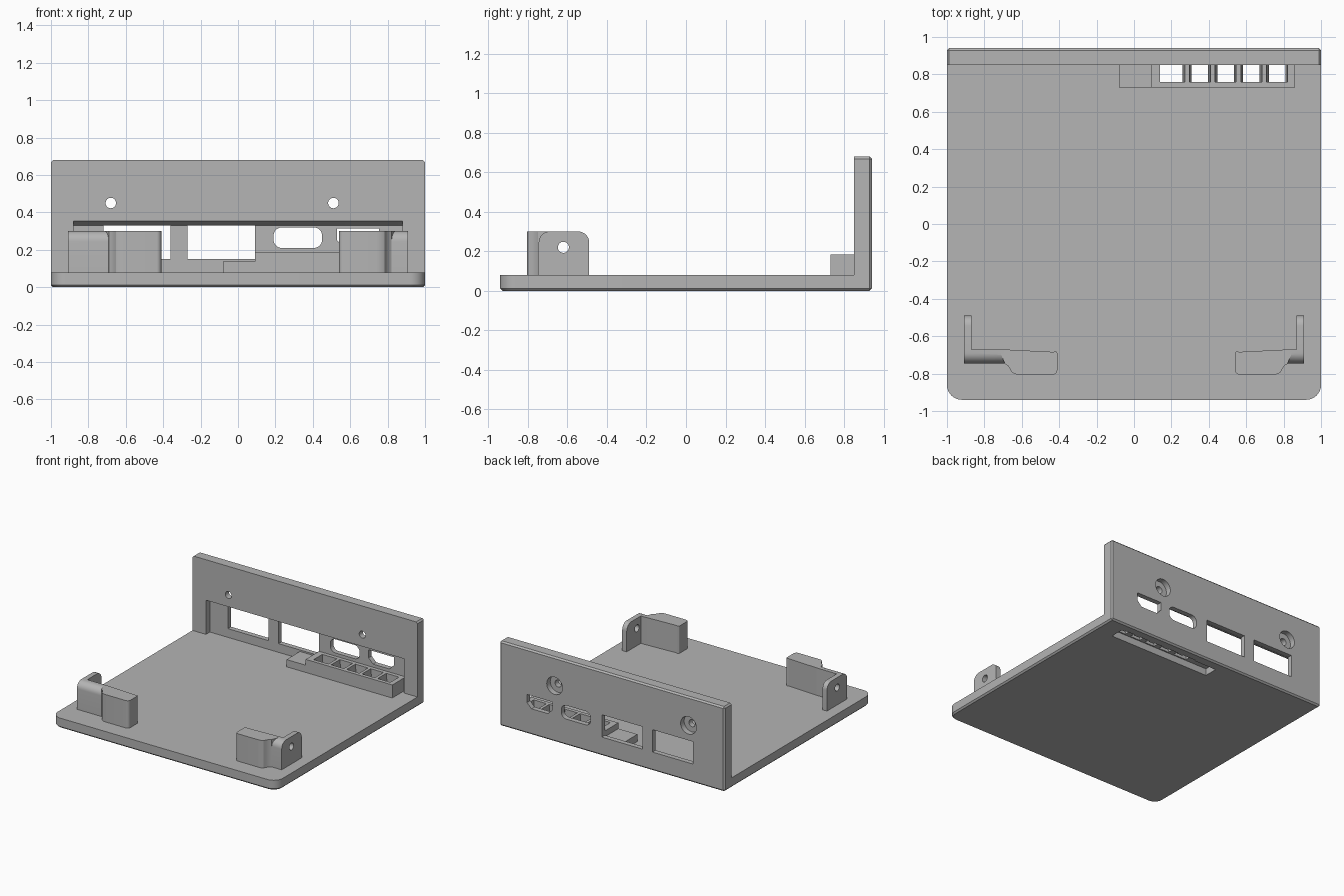
import bpy, bmesh, math
from mathutils import Vector

cube = bpy.data.objects.get("Cube")
if cube:
    bpy.data.objects.remove(cube, do_unlink=True)

grey = bpy.data.materials.new("plain_grey")
grey.use_nodes = True
grey.diffuse_color = (0.46, 0.46, 0.46, 1)
grey.node_tree.nodes["Principled BSDF"].inputs["Base Color"].default_value = (0.46, 0.46, 0.46, 1)


def rect(x0, x1, y0, y1):
    return [(x0, y0), (x1, y0), (x1, y1), (x0, y1)]


def fillet(pts, radii, steps=8):
    """Round the square corners of an outline."""
    out = []
    for i, r in enumerate(radii):
        p = Vector(pts[i])
        if r == 0:
            out.append(tuple(p))
            continue
        d1 = (Vector(pts[i - 1]) - p).normalized()
        d2 = (Vector(pts[(i + 1) % len(pts)]) - p).normalized()
        c = p + r * (d1 + d2)
        for k in range(steps + 1):
            t = math.pi / 2 * k / steps
            out.append(tuple(c - r * (d2 * math.cos(t) + d1 * math.sin(t))))
    return out


def circle(a, b, r, n=32):
    return [(a + r * math.cos(math.tau * k / n), b + r * math.sin(math.tau * k / n)) for k in range(n)]


def prism(name, pts, axis, lo, hi, chamfer=None):
    """Extrude an outline along an axis; chamfer selects edges by a rule."""
    place = {"x": lambda a, b, h: (h, a, b),
             "y": lambda a, b, h: (a, h, b),
             "z": lambda a, b, h: (a, b, h)}[axis]
    bm = bmesh.new()
    bottom = [bm.verts.new(place(a, b, lo)) for a, b in pts]
    top = [bm.verts.new(place(a, b, hi)) for a, b in pts]
    bm.faces.new(bottom)
    bm.faces.new(top)
    for i in range(len(pts)):
        bm.faces.new((bottom[i - 1], bottom[i], top[i], top[i - 1]))
    bmesh.ops.recalc_face_normals(bm, faces=bm.faces)
    if chamfer:
        edges = [e for e in bm.edges if chamfer(e.verts[0].co, e.verts[1].co)]
        bmesh.ops.bevel(bm, geom=edges, offset=0.012, segments=1, affect="EDGES")
    mesh = bpy.data.meshes.new(name)
    bm.to_mesh(mesh)
    bm.free()
    mesh.materials.append(grey)
    ob = bpy.data.objects.new(name, mesh)
    bpy.context.collection.objects.link(ob)
    return ob


def combine(target, other, op="DIFFERENCE"):
    """Apply a boolean and discard the helper."""
    mod = target.modifiers.new("boolean", "BOOLEAN")
    mod.operation, mod.object, mod.solver = op, other, "EXACT"
    with bpy.context.temp_override(object=target, active_object=target, selected_objects=[target]):
        bpy.ops.object.modifier_apply(modifier=mod.name)
    bpy.data.objects.remove(other, do_unlink=True)


# Base plate with rounded front corners and chamfered underside
body = prism("case_body", fillet(rect(-1, 1, -0.94, 0.91), (0.08, 0.08, 0, 0)), "z", 0, 0.08,
             lambda p, q: p.z < 0.01 and q.z < 0.01 and min(p.y, q.y) < 0.9)

# Rear wall
wall = prism("rear_wall", rect(-1, 1, 0, 0.68), "y", 0.85, 0.94,
             lambda p, q: max(p.y, q.y) > 0.9)
combine(body, wall, "UNION")

# Recess inside the wall with a sloped upper lip
combine(body, prism("recess", [(0.8, 0.08), (0.9, 0.08), (0.9, 0.33), (0.85, 0.355), (0.8, 0.38)],
                    "x", -0.88, 0.88))

# Connector openings
slot = fillet(rect(0.19, 0.45, 0.21, 0.32), [0.045] * 4)
video = [(0.57, 0.21), (0.715, 0.21), (0.755, 0.25), (0.755, 0.315), (0.53, 0.315), (0.53, 0.25)]
for outline in (rect(-0.72, -0.36, 0.15, 0.33), rect(-0.27, 0.09, 0.15, 0.33), slot, video):
    combine(body, prism("opening", outline, "y", 0.8, 1))

# Screw holes with counterbores at the back
for x in (-0.68, 0.51):
    combine(body, prism("screw_hole", circle(x, 0.45, 0.028), "y", 0.8, 1))
    combine(body, prism("counterbore", circle(x, 0.45, 0.07), "y", 0.895, 1))

# Stepped vent block in front of the recess
step = [(-0.08, 0.05), (0.86, 0.05), (0.86, 0.185), (0.09, 0.185), (0.09, 0.138), (-0.08, 0.138)]
combine(body, prism("vent_block", step, "y", 0.73, 0.905), "UNION")

# Shallow channel below and tapered vents through the block
combine(body, prism("vent_channel", rect(-0.06, 0.84, 0.75, 0.86), "z", -0.1, 0.055))
for i in range(5):
    c = 0.215 + 0.1375 * i
    left = 0.14 if i == 0 else c - 0.044
    flare = 0 if i == 0 else 0.014
    vent = [(left, -0.1), (c + 0.044, -0.1), (c + 0.044, 0.06), (c + 0.058, 0.2),
            (left - flare, 0.2), (left, 0.06)]
    combine(body, prism("vent", vent, "y", 0.76, 0.87))


def corner_tab(name, side, inner):
    """Upright lug, rounded arm and thick end block at a front corner."""
    def span(a, b):
        return sorted((side * a, side * b))

    lug_outline = fillet(rect(-0.745, -0.49, 0.07, 0.30), (0, 0, 0.055, 0.055))
    tab = prism(name, lug_outline, "x", *span(0.87, 0.91))
    arm = fillet(rect(-0.745, -0.67, 0.07, 0.30), (0, 0, 0, 0.055))
    combine(tab, prism("arm", arm, "x", *span(inner + 0.28, 0.90999)), "UNION")
    block = fillet([(0, -0.67), (0, -0.805), (0.2, -0.805)], (0.025, 0.025, 0))
    block += [(0.225, -0.803), (0.243, -0.793), (0.253, -0.775), (0.265, -0.757),
              (0.28, -0.748), (0.3, -0.7), (0.3, -0.67)]
    block = [(side * (inner + u), y) for u, y in block]
    combine(tab, prism("block", block, "z", 0.07, 0.30), "UNION")
    combine(tab, prism("lug_hole", circle(-0.62, 0.22, 0.028), "x", *span(0.8, 1)))
    return tab


parts = [body, corner_tab("front_left_tab", 1, 0.54), corner_tab("front_right_tab", -1, 0.41)]

# Smooth curves, sharp edges
for ob in bpy.context.view_layer.objects:
    ob.select_set(ob in parts)
bpy.context.view_layer.objects.active = body
bpy.ops.object.shade_smooth_by_angle(angle=math.radians(30))
